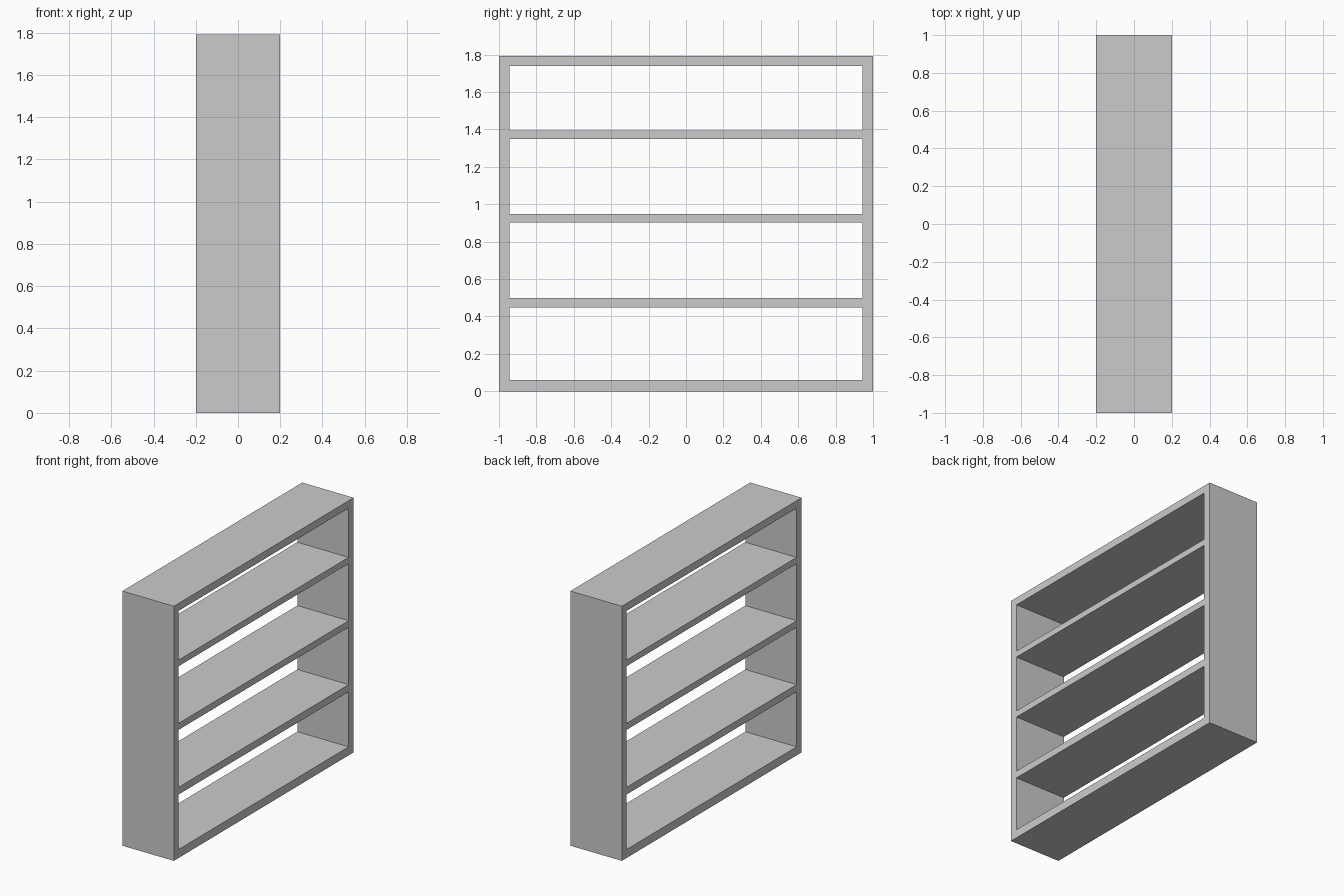
import bpy, bmesh

if "Cube" in bpy.data.objects:
    bpy.data.objects.remove(bpy.data.objects["Cube"])

DEPTH = 0.4
# Width stations: outer and inner faces of the two side panels
ys = [-1.0, -0.945, 0.945, 1.0]
# Height stations: alternating board bottoms and tops
zs = [0.0, 0.06, 0.447, 0.498, 0.902, 0.948, 1.35, 1.394, 1.74, 1.793]

bm = bmesh.new()
verts = [[bm.verts.new((-DEPTH / 2, y, z)) for z in zs] for y in ys]

# Front outline of side panels and boards, leaving the compartments open
faces = []
for i in range(len(ys) - 1):
    for k in range(len(zs) - 1):
        is_opening = i == 1 and k % 2 == 1
        if not is_opening:
            faces.append(bm.faces.new((verts[i][k], verts[i + 1][k],
                                       verts[i + 1][k + 1], verts[i][k + 1])))

# Extrude the outline through the full depth, keeping the start faces as the back
ext = bmesh.ops.extrude_face_region(bm, geom=faces, use_keep_orig=True)
moved = [g for g in ext["geom"] if isinstance(g, bmesh.types.BMVert)]
bmesh.ops.translate(bm, verts=moved, vec=(DEPTH, 0, 0))
bmesh.ops.recalc_face_normals(bm, faces=bm.faces[:])

mesh = bpy.data.meshes.new("open_bookshelf")
bm.to_mesh(mesh)
bm.free()
shelf = bpy.data.objects.new("open_bookshelf", mesh)
bpy.context.collection.objects.link(shelf)
